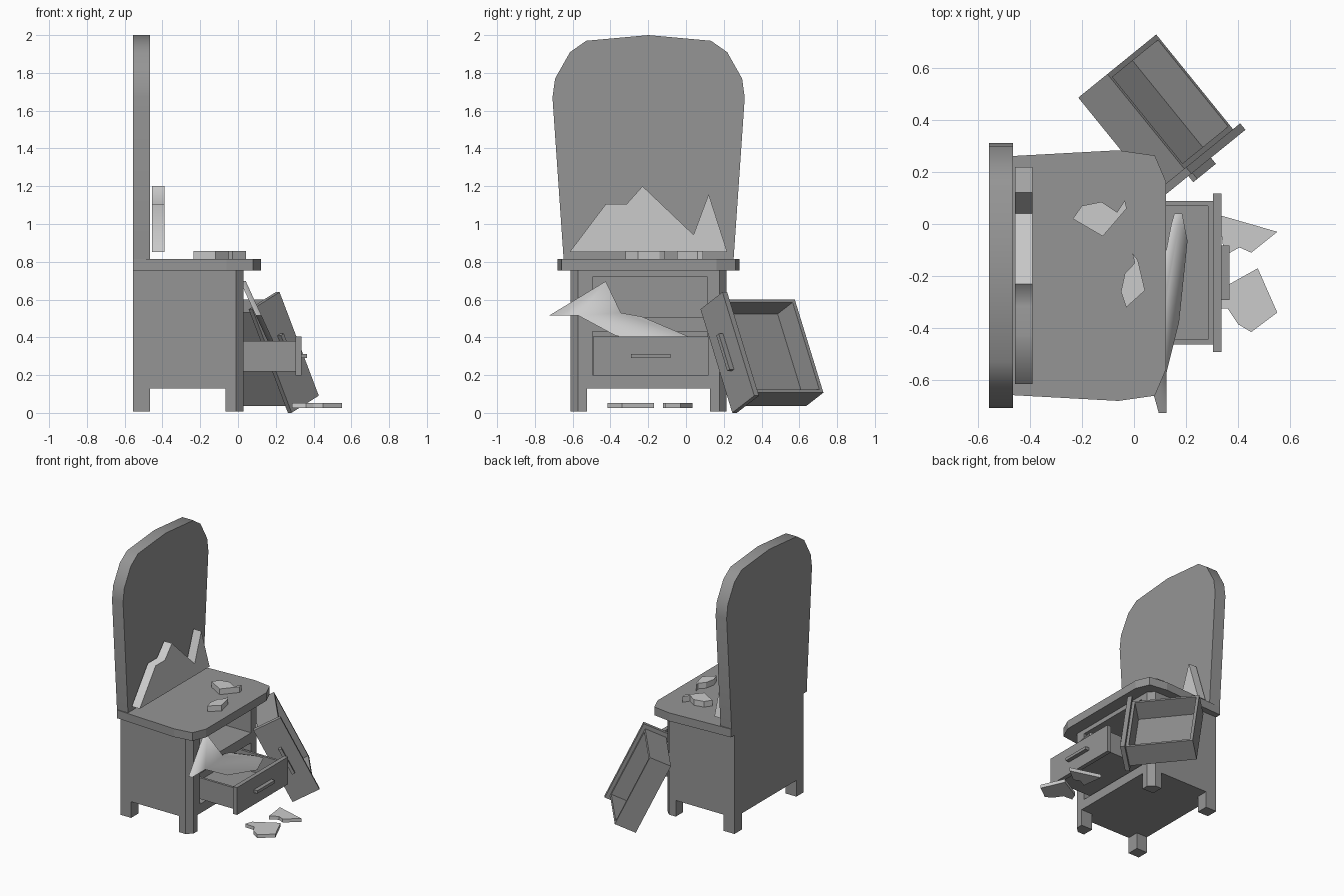
import bpy, bmesh, math
from mathutils import Vector, Matrix

if "Cube" in bpy.data.objects:
    bpy.data.objects.remove(bpy.data.objects["Cube"])

wood = bpy.data.materials.new("dark_wood")
wood.diffuse_color = (0.3, 0.3, 0.3, 1)
wood.use_nodes = True
wood.node_tree.nodes["Principled BSDF"].inputs["Base Color"].default_value = wood.diffuse_color


def finish(name, bm, mat=None, matrix=None):
    bmesh.ops.recalc_face_normals(bm, faces=bm.faces)
    mesh = bpy.data.meshes.new(name)
    bm.to_mesh(mesh)
    bm.free()
    if mat:
        mesh.materials.append(mat)
    obj = bpy.data.objects.new(name, mesh)
    bpy.context.collection.objects.link(obj)
    if matrix is not None:
        obj.matrix_world = matrix
    return obj


def smooth(obj, degrees):
    bpy.ops.object.select_all(action='DESELECT')
    obj.select_set(True)
    bpy.context.view_layer.objects.active = obj
    bpy.ops.object.shade_smooth_by_angle(angle=math.radians(degrees))


def prism(name, pts, lo, hi, axis="z", mat=None):
    """Extrude a 2D outline: (x, y) along z or (y, z) along x."""
    bm = bmesh.new()
    place = (lambda p: (p[0], p[1], lo)) if axis == "z" else (lambda p: (lo, p[0], p[1]))
    face = bm.faces.new([bm.verts.new(place(p)) for p in pts])
    ext = bmesh.ops.extrude_face_region(bm, geom=[face])
    move = Vector((0, 0, hi - lo)) if axis == "z" else Vector((hi - lo, 0, 0))
    verts = [g for g in ext["geom"] if isinstance(g, bmesh.types.BMVert)]
    bmesh.ops.translate(bm, verts=verts, vec=move)
    return finish(name, bm, mat)


def add_box(bm, x, y, z):
    size = Matrix.Diagonal((x[1] - x[0], y[1] - y[0], z[1] - z[0], 1))
    centre = Vector((sum(x) / 2, sum(y) / 2, sum(z) / 2))
    bmesh.ops.create_cube(bm, size=1, matrix=Matrix.Translation(centre) @ size)


CY = -0.198   # mid-plane of the cabinet


def mirrored(half):
    """Complete an (x, half-width) outline across the cabinet mid-plane."""
    return [(x, CY + w) for x, w in half] + [(x, CY - w) for x, w in reversed(half)]


# cabinet body with chamfered front corners
body = prism("cabinet_body", mirrored([(-0.555, 0.413), (-0.01, 0.413), (0.03, 0.375)]),
             0.13, 0.757, mat=wood)

# two drawer openings
for i, (z0, z1) in enumerate([(0.2, 0.43), (0.505, 0.72)]):
    bm = bmesh.new()
    add_box(bm, (-0.45, 0.1), (-0.495, 0.115), (z0, z1))
    cutter = finish("opening_cutter_%d" % i, bm, wood)
    cutter.hide_render = True
    cutter.hide_viewport = True
    mod = body.modifiers.new("opening", 'BOOLEAN')
    mod.operation = 'DIFFERENCE'
    mod.solver = 'EXACT'
    mod.object = cutter

# legs
for side, s in (("left", -1), ("right", 1)):
    back = [(-0.555, 0.413), (-0.465, 0.413), (-0.465, 0.325), (-0.555, 0.325)]
    front = [(-0.065, 0.413), (-0.01, 0.413), (0.03, 0.375), (0.03, 0.325), (-0.065, 0.325)]
    for end, outline in (("back", back), ("front", front)):
        prism("%s_%s_leg" % (end, side), [(x, CY + s * w) for x, w in outline],
              0.008, 0.13, mat=wood)

# table top
prism("table_top", mirrored([(-0.555, 0.455), (-0.465, 0.459), (-0.06, 0.481),
                             (0.08, 0.461), (0.123, 0.36)]), 0.753, 0.815, mat=wood)

# tall mirror backboard
half = [(0.45, 0.815), (0.509, 1.67), (0.495, 1.77), (0.416, 1.91), (0.33, 1.97)]
board = prism("mirror_backboard",
              [(CY + w, z) for w, z in half] + [(CY, 2.0)]
              + [(CY - w, z) for w, z in reversed(half)], -0.557, -0.465, "x", wood)
smooth(board, 60)


def drawer(name, matrix):
    """Open drawer; origin is the centre of the outer front face, facing +x."""
    bm = bmesh.new()
    add_box(bm, (-0.032, 0), (-0.305, 0.305), (-0.103, 0.103))          # front
    add_box(bm, (-0.5, -0.03), (-0.275, 0.275), (-0.082, -0.062))       # floor
    for s in (-1, 1):                                                   # sides
        add_box(bm, (-0.5, -0.03), sorted((s * 0.257, s * 0.275)), (-0.082, 0.078))
    for x in (-0.5, -0.052):                                            # ends
        add_box(bm, (x, x + 0.021), (-0.26, 0.26), (-0.082, 0.078))
    add_box(bm, (-0.002, 0.03), (-0.105, 0.105), (-0.011, 0.011))       # handle
    return finish(name, bm, wood, matrix)


# drawer half pulled out
drawer("lower_drawer", Matrix.Translation((0.336, -0.187, 0.302)))

# fallen drawer leaning against the cabinet
tilt = math.radians(26)
n = Vector((0.63, -0.777, 0)).normalized()
t = Vector((-n.y, n.x, 0))
up = Vector((0, 0, 1))
w = t * math.sin(tilt) - up * math.cos(tilt)
h = t * math.cos(tilt) + up * math.sin(tilt)
rot = Matrix((n, w, h)).transposed().to_4x4()
drawer("fallen_drawer", Matrix.Translation((0.252, 0.219, 0.32)) @ rot)

# broken glass still standing in the frame
glass = prism("standing_glass", [(-0.615, 0.853), (-0.425, 1.105), (-0.315, 1.105),
                                 (-0.23, 1.2), (0.04, 0.943), (0.12, 1.158),
                                 (0.218, 0.853)], -0.456, -0.39, "x")
smooth(glass, 60)

# glass shards on the table top
prism("table_shard_a", [(-0.235, 0.02), (-0.2, 0.07), (-0.125, 0.085), (-0.065, 0.045),
                        (-0.035, 0.09), (-0.028, 0.06), (-0.12, -0.047)], 0.815, 0.858)
prism("table_shard_b", [(-0.007, -0.11), (0.015, -0.14), (0.042, -0.255), (-0.03, -0.32),
                        (-0.05, -0.26), (-0.035, -0.19), (0.003, -0.15)], 0.815, 0.858)

# glass shards near the ground
prism("ground_shard_a", [(0.475, -0.17), (0.55, -0.34), (0.45, -0.415), (0.4, -0.385),
                         (0.36, -0.325), (0.285, -0.32), (0.305, -0.265)], 0.027, 0.053)
prism("ground_shard_b", [(0.325, 0.035), (0.55, -0.03), (0.45, -0.11), (0.405, -0.09),
                         (0.345, -0.123), (0.34, -0.07)], 0.027, 0.053)

# large shard resting in the open drawer, sheared to lean back
shard = prism("drawer_shard", [(-0.725, 0.515), (-0.425, 0.697), (-0.345, 0.53), (-0.235, 0.51),
                               (0, 0.41), (0.04, 0.385), (-0.065, 0.34), (-0.375, 0.41),
                               (-0.57, 0.515)], 0.095, 0.125, "x")
for v in shard.data.vertices:
    v.co.x -= 0.46 * (v.co.z - 0.515)
smooth(shard, 75)
